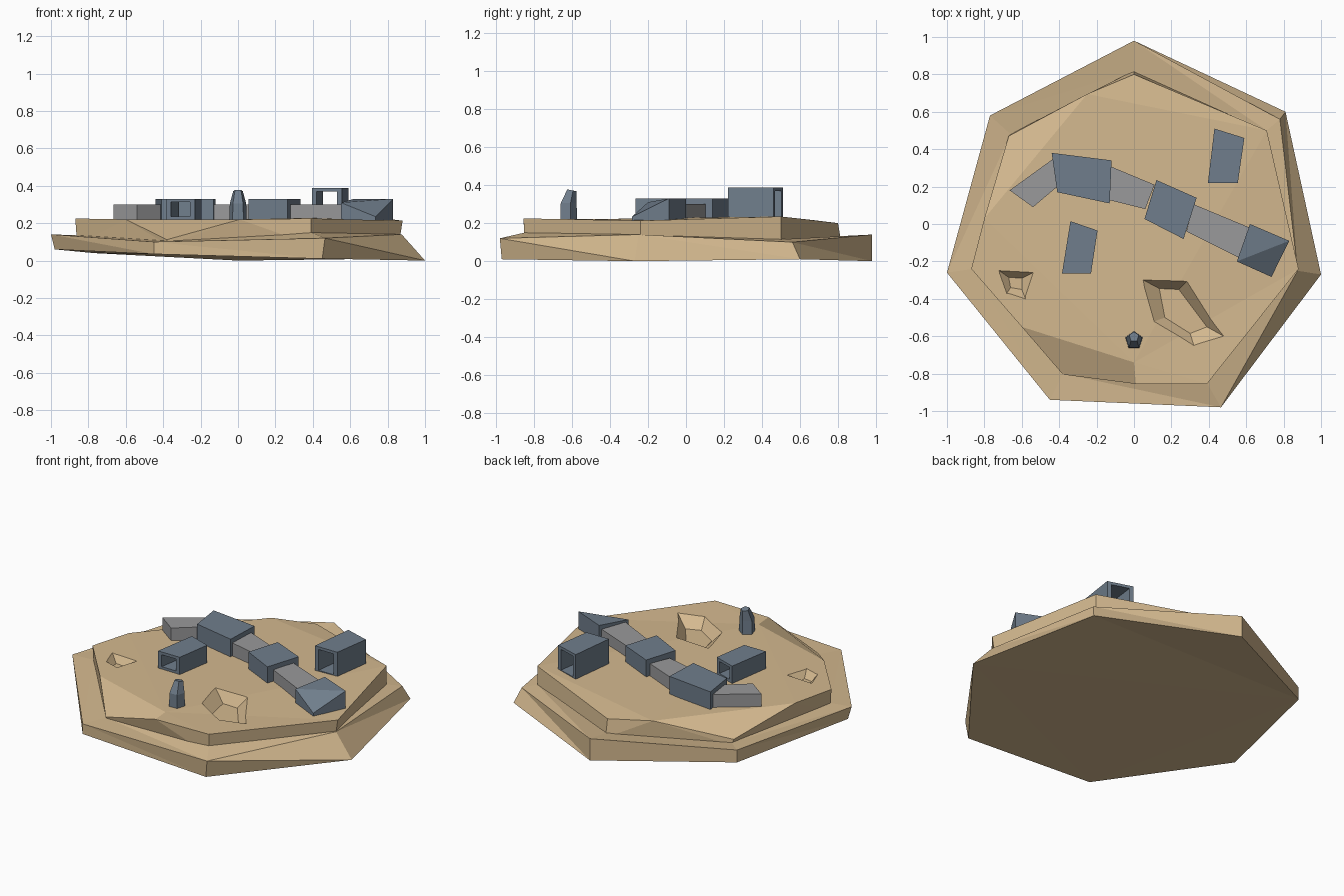
import bpy, bmesh, math

old = bpy.data.objects.get("Cube")
if old:
    bpy.data.objects.remove(old, do_unlink=True)


def material(name, rgb):
    m = bpy.data.materials.new(name)
    m.use_nodes = True
    m.diffuse_color = (*rgb, 1)
    m.node_tree.nodes["Principled BSDF"].inputs["Base Color"].default_value = (*rgb, 1)
    return m


SAND = material("sand", (0.66, 0.485, 0.275))
SLATE = material("slate", (0.162, 0.208, 0.262))
GREY = material("grey", (0.32, 0.32, 0.325))


def make(name, verts, faces, mat):
    """Flat-shaded object with outward normals."""
    bm = bmesh.new()
    vs = [bm.verts.new(v) for v in verts]
    for f in faces:
        bm.faces.new([vs[i] for i in f])
    bmesh.ops.recalc_face_normals(bm, faces=bm.faces)
    bmesh.ops.triangulate(bm, faces=[f for f in bm.faces if len(f.verts) > 4])
    me = bpy.data.meshes.new(name)
    bm.to_mesh(me)
    bm.free()
    me.materials.append(mat)
    ob = bpy.data.objects.new(name, me)
    bpy.context.collection.objects.link(ob)
    return ob


def loft(name, rings, mat, split=False, closed=False):
    """Skin equal rings; cap the ends, or join last to first when closed."""
    n = len(rings[0])
    verts = [v for r in rings for v in r]
    faces = []
    pairs = [(k, k + 1) for k in range(len(rings) - 1)]
    if closed:
        pairs.append((len(rings) - 1, 0))
    else:
        faces = [list(range(n)), list(range(len(verts) - n, len(verts)))]
    for a, b in pairs:
        for i in range(n):
            j = (i + 1) % n
            p, q, r, s = a * n + i, a * n + j, b * n + j, b * n + i
            faces += [(p, q, s), (q, r, s)] if split else [(p, q, r, s)]
    return make(name, verts, faces, mat)


# Lower rock slab: underside, rim and foot of the plateau
under = [(0, .98, 0), (-.77, .58, .04), (-.98, -.25, .06), (-.45, -.94, .035),
         (.45, -.97, .01), (1, -.27, 0), (.81, .6, .01)]
rim = [(0, .98, .14), (-.77, .58, .12), (-1, -.26, .14), (-.45, -.94, .10),
       (.465, -.98, .12), (.875, -.25, .14), (.78, .56, .10)]
foot = [(0, .82, .115), (-.66, .48, .10), (-.86, -.24, .135), (-.38, -.8, .105),
        (.39, -.85, .15), (.86, -.24, .138), (.71, .5, .115)]
loft("lower_slab", [under, rim, foot], SAND, split=True)

# Plateau with two chipped corners
top = [(0, .80, .20), (-.25, .695, .213), (-.67, .47, .12), (-.8, .03, .221), (-.87, -.24, .225),
       (-.6, -.55, .22), (-.38, -.805, .112), (.01, -.855, .22), (.39, -.855, .225),
       (.88, -.24, .213), (.71, .5, .235), (0, -.74, .22)]
base = [(x, y, .085) for x, y, z in foot]
walls = [(12, 13, 2, 1, 0), (13, 14, 4, 3, 2), (14, 15, 6, 5, 4), (15, 16, 8, 7, 6),
         (16, 17, 9, 8), (17, 18, 10, 9), (18, 12, 0, 10)]
caps = [(1, 2, 3), (5, 6, 7, 11), (0, 1, 3, 4, 5, 11, 7, 8, 9, 10), (12, 13, 14, 15, 16, 17, 18)]
plateau = make("plateau", top + base, walls + caps, SAND)


# Sunken pits cut into the plateau
def pit(outer, floor, depth):
    rings = [[(x, y, .22 - depth) for x, y in floor], [(x, y, .22) for x, y in outer]]
    # continue the sloping sides a little above the ground
    rings[1] = [tuple(b + (b - a) * .4 for a, b in zip(p, q)) for p, q in zip(*rings)]
    cutter = loft("pit_cutter", rings, SAND)
    mod = plateau.modifiers.new("pit", "BOOLEAN")
    mod.operation, mod.solver, mod.object = "DIFFERENCE", "EXACT", cutter
    bpy.context.view_layer.update()
    graph = bpy.context.evaluated_depsgraph_get()
    cut = bpy.data.meshes.new_from_object(plateau.evaluated_get(graph))
    plateau.modifiers.clear()
    plateau.data = cut
    bpy.data.objects.remove(cutter, do_unlink=True)


pit([(.05, -.30), (.28, -.31), (.48, -.60), (.32, -.65), (.11, -.52)],
    [(.135, -.345), (.24, -.35), (.39, -.55), (.30, -.585), (.165, -.50)], .06)
pit([(-.72, -.25), (-.54, -.26), (-.58, -.40), (-.68, -.37)],
    [(-.67, -.285), (-.60, -.29), (-.60, -.35), (-.66, -.34)], .04)


# Winding row of blocks and lower links
def block(name, plan, heights, mat):
    loft(name, [[(x, y, .2) for x, y in plan],
                [(x, y, z) for (x, y), z in zip(plan, heights)]], mat)


block("end_link", [(-.665, .18), (-.54, .09), (-.41, .20), (-.43, .35)], [.30] * 4, GREY)
block("west_block", [(-.44, .38), (-.12, .34), (-.13, .11), (-.41, .17)], [.33] * 4, SLATE)
block("west_link", [(-.13, .31), (.11, .21), (.06, .08), (-.14, .13)], [.30] * 4, GREY)
block("middle_block", [(.12, .235), (.335, .14), (.265, -.08), (.056, .027)], [.33] * 4, SLATE)
block("east_link", [(.32, .105), (.62, -.02), (.56, -.18), (.28, -.04)], [.30] * 4, GREY)
# East block is a ramp falling to its front corner
east = [(.62, 0, .33), (.83, -.09, .33), (.735, -.283, .235), (.55, -.20, .31)]
make("east_block", east + [(x, y, .2) for x, y, z in east],
     [(0, 1, 3), (1, 2, 3), (4, 5, 6, 7), (0, 1, 5, 4), (1, 2, 6, 5), (2, 3, 7, 6), (3, 0, 4, 7)], SLATE)


# Open-ended shelters
def shelter(name, plan, height, wall, sill):
    fl, fr, br, bl = plan

    def frame(a, b, inset):
        at = lambda t: (a[0] + (b[0] - a[0]) * t, a[1] + (b[1] - a[1]) * t)
        t = wall / math.dist(a, b) if inset else 0
        lo, hi = (sill, height - wall * .7) if inset else (.2, height)
        return [(*at(t), lo), (*at(1 - t), lo), (*at(1 - t), hi), (*at(t), hi)]

    loft(name, [frame(fl, fr, False), frame(fl, fr, True),
                frame(bl, br, True), frame(bl, br, False)], SLATE, closed=True)


shelter("tall_shelter", [(.395, .22), (.555, .22), (.59, .46), (.43, .51)], .387, .026, .235)
shelter("low_shelter", [(-.385, -.265), (-.23, -.265), (-.195, -.035), (-.34, .015)], .33, .026, .235)


# Five-sided standing stone
def ring(cy, radius, z, tilt=0):
    pts = []
    for i in range(5):
        a = math.radians(90 + 72 * i)
        dy = radius * math.sin(a)
        pts.append((radius * math.cos(a), cy + dy, z - tilt * dy))
    return pts


loft("standing_stone", [ring(-.622, .05, .2), ring(-.622, .046, .305), ring(-.603, .027, .373, .2)], SLATE)
